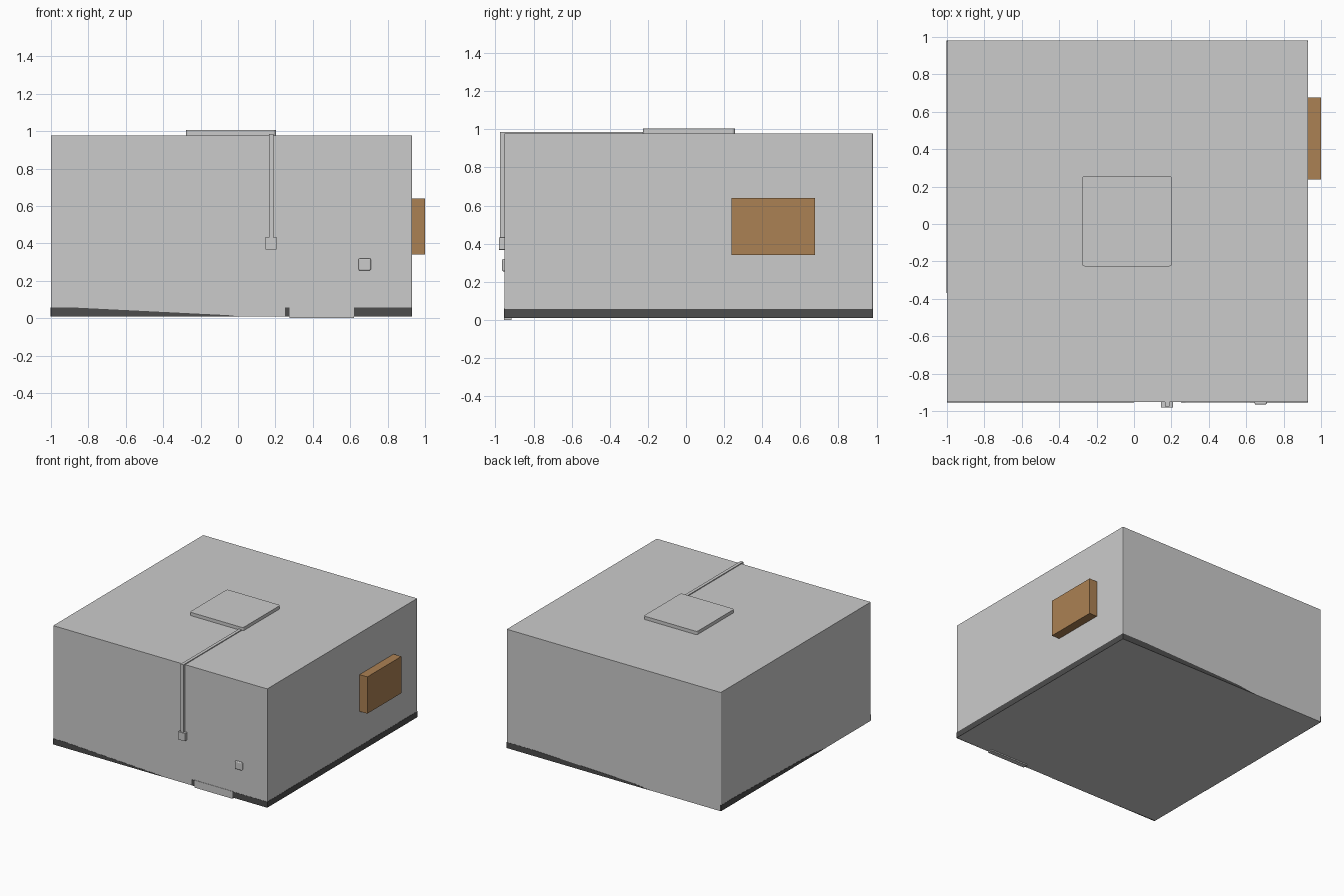
import bpy, bmesh

if "Cube" in bpy.data.objects:
    bpy.data.objects.remove(bpy.data.objects["Cube"])


def material(name, rgb):
    m = bpy.data.materials.new(name)
    m.diffuse_color = (*rgb, 1)
    m.use_nodes = True
    m.node_tree.nodes["Principled BSDF"].inputs["Base Color"].default_value = m.diffuse_color
    return m


def finish(name, bm, mat=None):
    bmesh.ops.recalc_face_normals(bm, faces=bm.faces)
    me = bpy.data.meshes.new(name)
    bm.to_mesh(me)
    bm.free()
    ob = bpy.data.objects.new(name, me)
    bpy.context.collection.objects.link(ob)
    if mat:
        me.materials.append(mat)
    return ob


def box(name, x, y, z, mat=None, round_axis=None, radius=0.0):
    """Box from ranges; edges along round_axis can be rounded ('all' for every edge)."""
    bm = bmesh.new()
    bmesh.ops.create_cube(bm, size=1)
    for v in bm.verts:
        v.co = [r[0] if c < 0 else r[1] for c, r in zip(v.co, (x, y, z))]
    if round_axis is not None:
        edges = [e for e in bm.edges if round_axis == 'all'
                 or abs((e.verts[0].co - e.verts[1].co)[round_axis]) > 1e-6]
        bmesh.ops.bevel(bm, geom=edges, offset=radius, segments=3,
                        profile=0.5, affect='EDGES')
    return finish(name, bm, mat)


def skirting(name, side, at, outline, mat):
    """Thin strip on a wall; outline is (distance along wall, height)."""
    bm = bmesh.new()
    def point(u, h, d):
        return (u, d, h) if side == 'y' else (d, u, h)
    face = bm.faces.new([bm.verts.new(point(u, h, at)) for u, h in outline])
    ext = bmesh.ops.extrude_face_region(bm, geom=[face])
    inward = -0.012 if at > 0 else 0.012
    for v in ext['geom']:
        if isinstance(v, bmesh.types.BMVert):
            v.co['xyz'.index(side)] += inward
    return finish(name, bm, mat)


dark = material("dark_skirting", (0.075, 0.075, 0.075))
brown = material("brown_wood", (0.41, 0.22, 0.087))

L, R, F, B = -1.0, 0.93, -0.952, 0.98
LO, HI = 0.01, 0.058

# Main building block
box("walls", (L, R), (F, B), (LO, 0.978), round_axis=2, radius=0.006)

# Flush door reaching the ground
box("door", (0.275, 0.62), (F - 0.003, -0.915), (0.0, 0.06))

# Dark skirting showing at the foot of the walls
E = 0.0015
skirting("skirting_front_left", 'y', F - E,
         [(L, LO), (0.0, LO), (-0.05, 0.016), (-0.9, HI), (L, HI)], dark)
for n, a, b in (("door_side", 0.25, 0.275), ("front_right", 0.62, R)):
    skirting("skirting_" + n, 'y', F - E, [(a, LO), (b, LO), (b, HI), (a, HI)], dark)
skirting("skirting_right", 'x', R + E, [(F, LO), (B, LO), (B, HI), (F, HI)], dark)
skirting("skirting_back", 'y', B + E,
         [(R, LO), (-0.36, LO), (-0.2, 0.03), (0.7, HI), (R, HI)], dark)
skirting("skirting_left", 'x', L - E,
         [(B, LO), (-0.37, LO), (-0.2, 0.03), (0.8, HI), (B, HI)], dark)

# Roof hatch
box("roof_hatch", (-0.278, 0.203), (-0.226, 0.256), (0.97, 1.005),
    round_axis=2, radius=0.014)

# Cable running over the roof and down the front
box("cable_roof", (0.165, 0.19), (-0.975, -0.22), (0.97, 0.985))
box("cable_front", (0.165, 0.19), (-0.975, F + 0.01), (0.42, 0.985))
box("cable_box", (0.145, 0.208), (-0.981, F + 0.01), (0.368, 0.432),
    round_axis=1, radius=0.004)

# Push button on the front
box("button", (0.645, 0.71), (-0.965, F + 0.015), (0.255, 0.32),
    round_axis='all', radius=0.007)

# Wooden box on the right wall
box("wooden_box", (R - 0.01, 1.0), (0.238, 0.676), (0.34, 0.64), brown)
